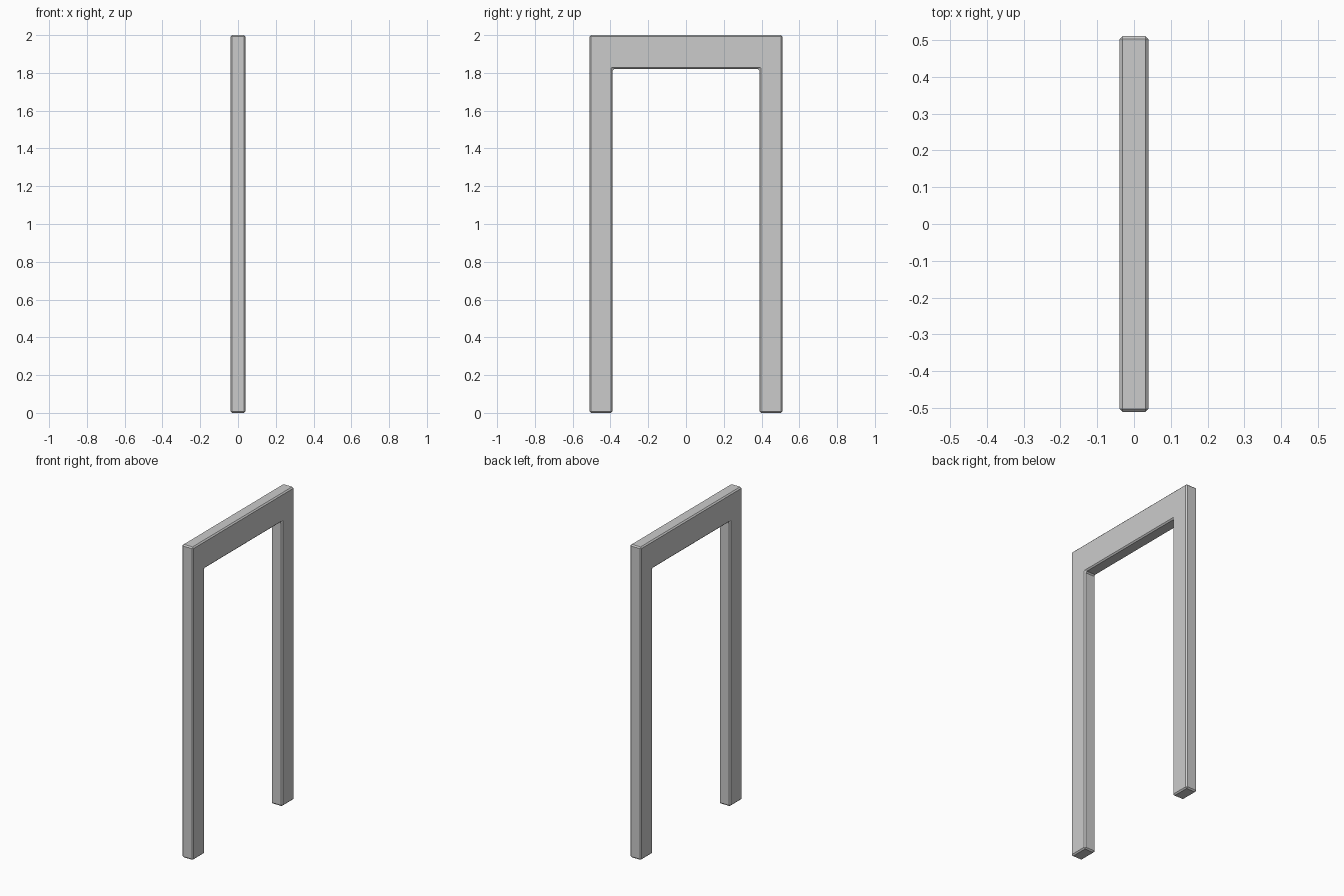
import bpy, bmesh

if "Cube" in bpy.data.objects:
    bpy.data.objects.remove(bpy.data.objects["Cube"])

HALF_W, OPEN_W = 0.511, 0.389   # outer and opening half widths (y)
HEIGHT, OPEN_H = 2.0, 1.82      # outer and opening heights (z)
DEPTH = 0.078                   # thickness (x)

# U-shaped door frame profile: two legs joined by a header
half = [(HALF_W, HEIGHT), (HALF_W, 0), (OPEN_W, 0), (OPEN_W, OPEN_H)]
profile = half + [(-y, z) for y, z in reversed(half)]

bm = bmesh.new()
face = bm.faces.new([bm.verts.new((-DEPTH / 2, y, z)) for y, z in profile])
ext = bmesh.ops.extrude_face_region(bm, geom=[face])
verts = [v for v in ext["geom"] if isinstance(v, bmesh.types.BMVert)]
bmesh.ops.translate(bm, verts=verts, vec=(DEPTH, 0, 0))
bmesh.ops.recalc_face_normals(bm, faces=bm.faces[:])

mesh = bpy.data.meshes.new("door_frame")
bm.to_mesh(mesh)
bm.free()
frame = bpy.data.objects.new("door_frame", mesh)
bpy.context.collection.objects.link(frame)

# Small chamfer on every edge
bevel = frame.modifiers.new("edge_chamfer", 'BEVEL')
bevel.width = 0.008
bevel.segments = 1
bevel.limit_method = 'ANGLE'
